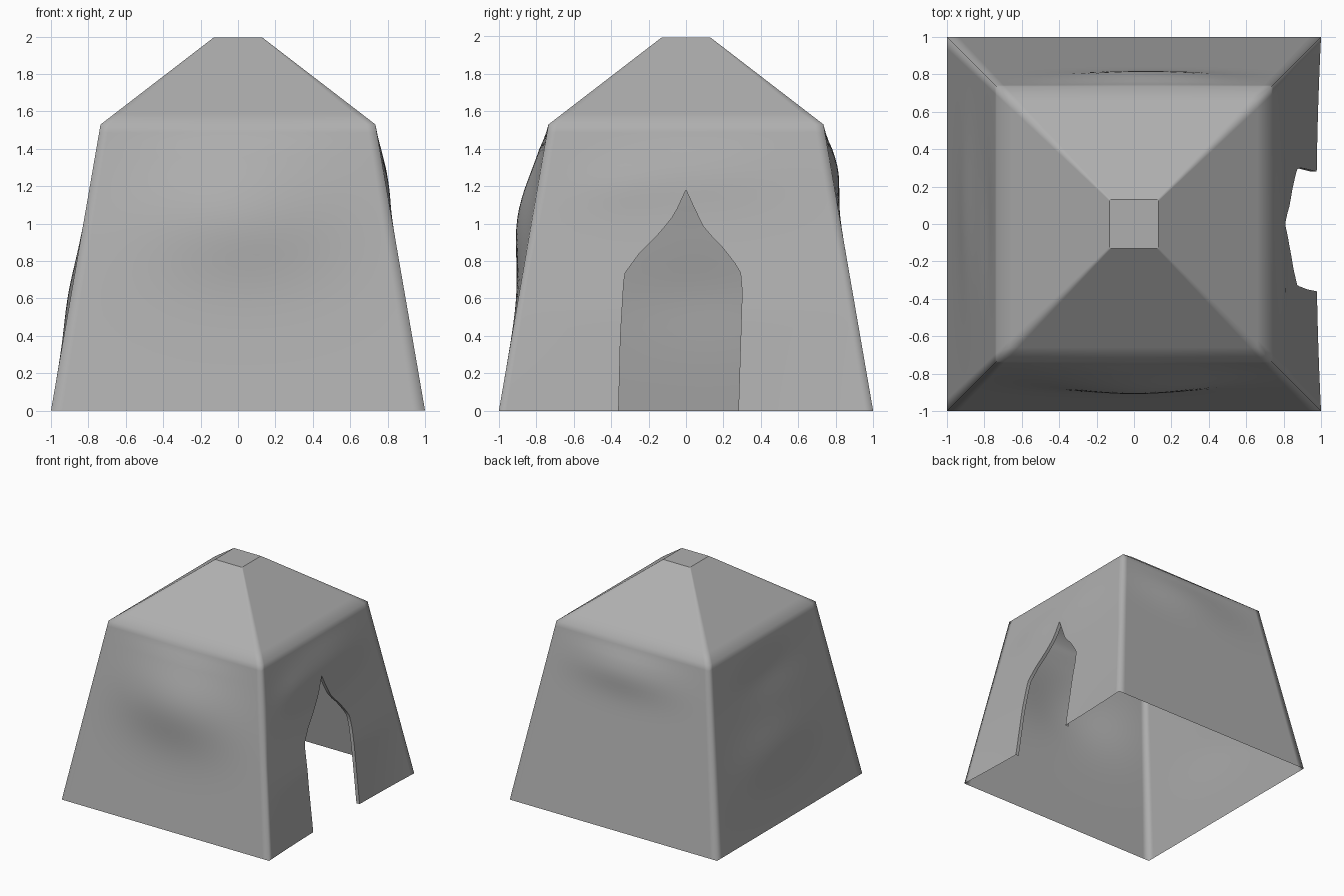
import bpy, bmesh, math
from mathutils import Matrix, Vector

if "Cube" in bpy.data.objects:
    bpy.data.objects.remove(bpy.data.objects["Cube"])

EAVE, APEX, TOP, N = 1.53, 1.18, 1.995, 16
DOOR_L = [(0, -.36), (.4, -.35), (.73, -.33), (.84, -.25), (.95, -.14), (1.05, -.06), (APEX, 0)]
DOOR_R = [(0, .28), (.64, .30), (.75, .29), (.88, .19), (.97, .10), (1.07, .05), (APEX, 0)]


def interp(pts, z):
    for (a, p), (b, q) in zip(pts, pts[1:]):
        if z <= b:
            return p + (q - p) * (z - a) / (b - a)
    return pts[-1][1]


def half(z):
    if z <= EAVE:
        return 1 - .265 * z / EAVE
    return .735 - .605 * (z - EAVE) / (TOP - EAVE)


# Heights of the grid rows: walls, then roof slopes
ROWS = [APEX * i / 24 for i in range(25)]
ROWS += [APEX + (EAVE - APEX) * i / 8 for i in range(1, 9)]
ROWS += [EAVE + (TOP - EAVE) * i / 8 for i in range(1, 9)]


# One side of the tent facing +x, turned to its place; bulges are (y, z, width, height, depth)
def add_side(bm, angle, bulges, door=False):
    rot = Matrix.Rotation(math.radians(angle), 3, 'Z')

    def pt(y, z):
        h = half(z)
        x = h
        if z < EAVE:
            fade = (1 - (y / h) ** 2) * min(1, (EAVE - z) / .12) * min(1, z / .3)
            for cy, cz, w, t, d in bulges:
                x += fade * d * math.exp(-((y - cy) / w) ** 2 - ((z - cz) / t) ** 2)
            if door:
                x -= .025 * (1 - (y / h) ** 2) * max(0, 1 - z / .5)
        return Vector((x, y, z))

    for right in (False, True):
        grid = []
        for z in ROWS:
            h = half(z)
            inner = interp(DOOR_R if right else DOOR_L, z) if door else 0
            a, b = (inner, h) if right else (-h, inner)
            grid.append([bm.verts.new(rot @ pt(a + (b - a) * i / N, z)) for i in range(N + 1)])
        for lo, hi in zip(grid, grid[1:]):
            for i in range(N):
                bm.faces.new((lo[i], lo[i + 1], hi[i + 1], hi[i]))


bm = bmesh.new()
add_side(bm, 0, [(.1, 1.26, .5, .16, .016), (-.4, 1.2, .25, .12, .012)], door=True)
add_side(bm, 90, [(-.1, 1.29, .6, .17, .036)])
add_side(bm, 180, [(-.1, .62, .5, .22, .016), (0, 1.2, .4, .15, -.01)])
add_side(bm, 270, [(0, 1.05, .65, .33, .08)])
# Flat roof cap
bm.faces.new([bm.verts.new((x * .13, y * .13, TOP)) for x, y in ((-1, -1), (1, -1), (1, 1), (-1, 1))])
bmesh.ops.remove_doubles(bm, verts=bm.verts, dist=.0005)
bmesh.ops.recalc_face_normals(bm, faces=bm.faces)

# Folded cloth edge running inward around the doorway
rim = [e for e in bm.edges if e.is_boundary and max(v.co.z for v in e.verts) > .001
       and all(v.co.x > .5 and abs(v.co.y) < .4 for v in e.verts)]
new = bmesh.ops.extrude_edge_only(bm, edges=rim)['geom']
for v in new:
    if isinstance(v, bmesh.types.BMVert):
        v.co.x -= .03
bmesh.ops.recalc_face_normals(bm, faces=bm.faces)

mesh = bpy.data.meshes.new("tent_canvas")
bm.to_mesh(mesh)
bm.free()
tent = bpy.data.objects.new("tent_canvas", mesh)
bpy.context.collection.objects.link(tent)
bpy.context.view_layer.objects.active = tent
tent.select_set(True)
# Soft corners everywhere except the folded door edge
bpy.ops.object.shade_smooth_by_angle(angle=math.radians(80))
for e in mesh.edges:
    a, b = (mesh.vertices[i].co for i in e.vertices)
    if min(abs(a.y), abs(b.y)) > .45 and min(abs(a.x), abs(b.x)) > .45:
        e.use_edge_sharp = False

# Dark grey canvas
canvas = bpy.data.materials.new("grey_canvas")
canvas.diffuse_color = (.43, .43, .43, 1)
canvas.use_nodes = True
canvas.node_tree.nodes["Principled BSDF"].inputs["Base Color"].default_value = canvas.diffuse_color
mesh.materials.append(canvas)
